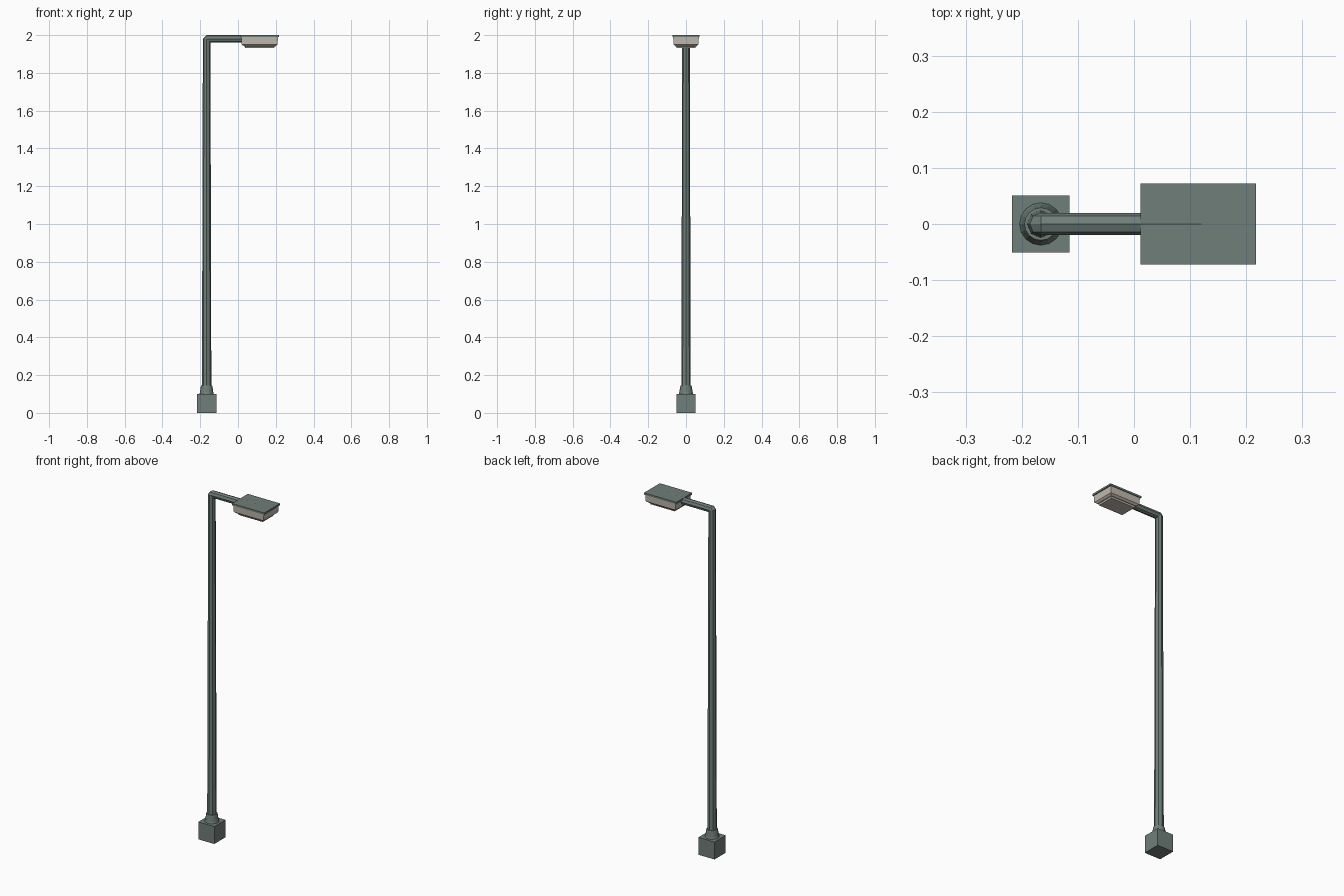
import bpy, bmesh
from math import sin, cos, pi

if "Cube" in bpy.data.objects:
    bpy.data.objects.remove(bpy.data.objects["Cube"])

PX = -0.166          # pole axis
R = 0.02             # tube radius at the elbow
TOP = 1.98           # arm axis height


def material(name, rgb):
    m = bpy.data.materials.new(name)
    m.diffuse_color = (*rgb, 1)
    m.use_nodes = True
    m.node_tree.nodes["Principled BSDF"].inputs["Base Color"].default_value = m.diffuse_color
    return m


green = material("green_paint", (0.16, 0.21, 0.19))
cream = material("cream_housing", (0.54, 0.49, 0.42))


def loft(name, rings, mat):
    """Skin a list of equal-length rings and cap both ends."""
    bm = bmesh.new()
    loops = [[bm.verts.new(p) for p in ring] for ring in rings]
    n = len(loops[0])
    for a, b in zip(loops, loops[1:]):
        for i in range(n):
            j = (i + 1) % n
            bm.faces.new((a[i], a[j], b[j], b[i]))
    bm.faces.new(loops[0])
    bm.faces.new(loops[-1])
    bmesh.ops.remove_doubles(bm, verts=bm.verts, dist=1e-5)
    bmesh.ops.recalc_face_normals(bm, faces=bm.faces)
    me = bpy.data.meshes.new(name)
    bm.to_mesh(me)
    bm.free()
    me.materials.append(mat)
    ob = bpy.data.objects.new(name, me)
    bpy.context.collection.objects.link(ob)
    return ob


def rect(cx, hx, hy, z):
    return [(cx - hx, -hy, z), (cx + hx, -hy, z), (cx + hx, hy, z), (cx - hx, hy, z)]


def circle(r, z, n):
    return [(PX + r * cos(2 * pi * i / n), r * sin(2 * pi * i / n), z) for i in range(n)]


# Square footing and round collar
loft("base_block", [rect(PX, 0.051, 0.051, 0), rect(PX, 0.051, 0.051, 0.1)], green)
loft("base_collar", [circle(0.038, 0.1, 16), circle(0.035, 0.11, 16),
                     circle(0.031, 0.138, 16), circle(0.029, 0.145, 16)], green)

# Tapered octagonal pole, clipped elbow outside, mitred inside, then the arm
octo = [(cos(i * pi / 4), sin(i * pi / 4)) for i in range(8)]
r0 = 0.025
loft("pole_and_arm", [
    [(PX - r0 * c, r0 * s, 0.1) for c, s in octo],
    [(PX - R * c, R * s, TOP + min(0, R * c)) for c, s in octo],
    [(PX + max(0, -R * c), R * s, TOP + R * c) for c, s in octo],
    [(0.12, R * s, TOP + R * c) for c, s in octo],
], green)

# Lamp head: lid, chamfered housing and lens
LX = 0.1145
loft("lamp_lid", [rect(LX, 0.1025, 0.072, 1.989), rect(LX, 0.1025, 0.072, 1.9995)], green)
loft("lamp_housing", [rect(LX, 0.083, 0.055, 1.941), rect(LX, 0.095, 0.066, 1.95),
                      rect(LX, 0.097, 0.068, 1.989)], cream)
loft("lamp_lens", [rect(LX, 0.077, 0.049, 1.932), rect(LX, 0.079, 0.051, 1.942)], cream)
